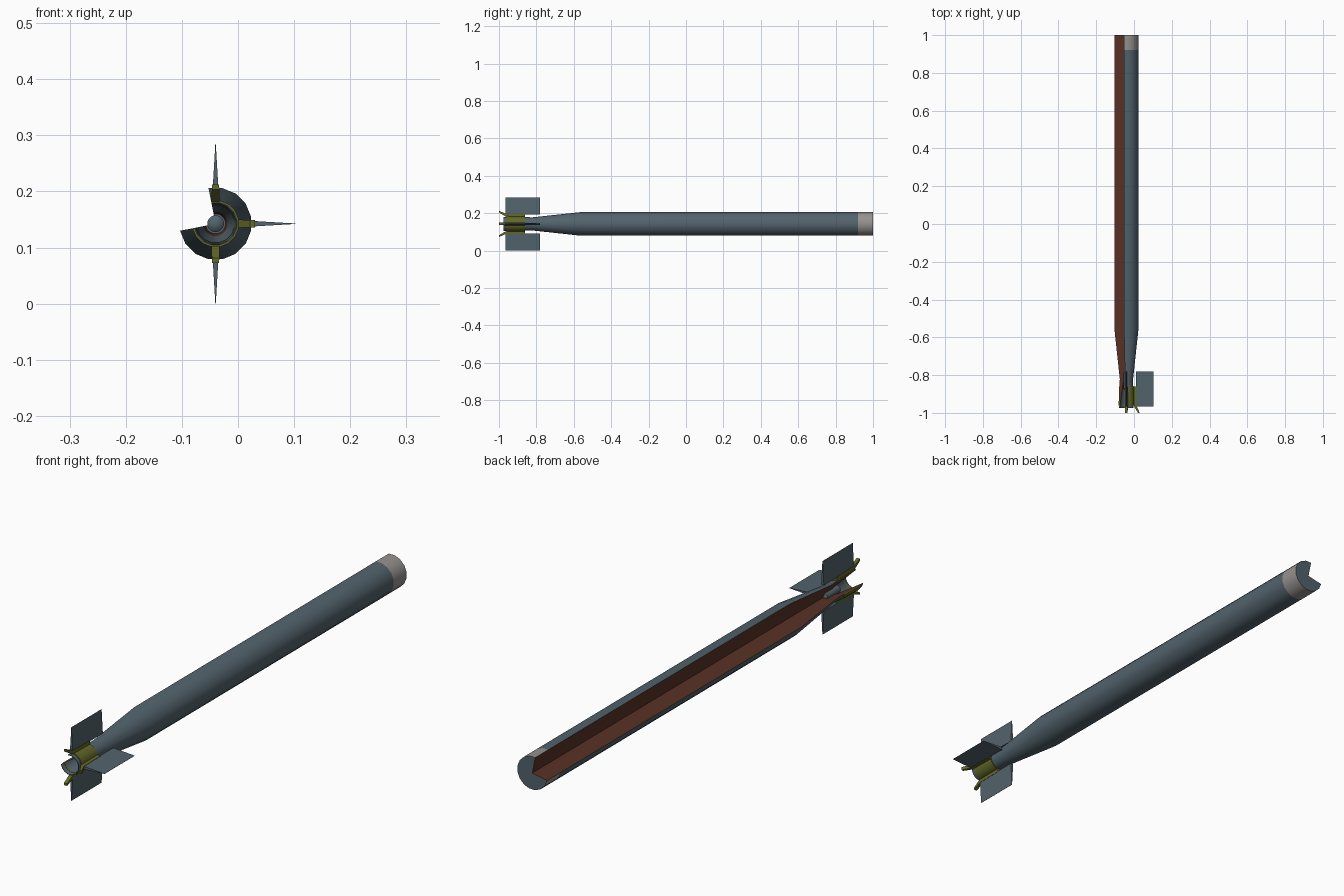
import bpy, bmesh, math

if "Cube" in bpy.data.objects:
    bpy.data.objects.remove(bpy.data.objects["Cube"])

CX, CZ = -0.04, 0.1425          # body axis runs along y


def material(name, rgb):
    m = bpy.data.materials.new(name)
    m.diffuse_color = (*rgb, 1)
    m.use_nodes = True
    m.node_tree.nodes["Principled BSDF"].inputs["Base Color"].default_value = m.diffuse_color
    return m


SLATE = material("slate", (0.085, 0.125, 0.15))
BROWN = material("cut brown", (0.095, 0.03, 0.018))
OLIVE = material("olive", (0.125, 0.14, 0.022))
GREY = material("warm grey", (0.30, 0.285, 0.275))


def finish(bm, name, mats, smooth=True):
    bmesh.ops.remove_doubles(bm, verts=bm.verts, dist=1e-5)
    bmesh.ops.recalc_face_normals(bm, faces=bm.faces)
    me = bpy.data.meshes.new(name)
    bm.to_mesh(me)
    bm.free()
    ob = bpy.data.objects.new(name, me)
    bpy.context.collection.objects.link(ob)
    for m in mats:
        me.materials.append(m)
    if smooth:
        bpy.ops.object.select_all(action='DESELECT')
        ob.select_set(True)
        bpy.context.view_layer.objects.active = ob
        bpy.ops.object.shade_smooth_by_angle(angle=math.radians(30))
    return ob


def point(y, r, a):
    return (CX + r * math.cos(a), y, CZ + r * math.sin(a))


def lathe(name, profile, mats, cut_slot=0, slots={}, start=191.25, steps=12):
    """Revolve a closed (y, r) profile; 12 of 16 steps leaves a quarter cut away."""
    bm = bmesh.new()
    rings = [[bm.verts.new(point(y, r, math.radians(start + 22.5 * i))) for y, r in profile]
             for i in range(steps + 1)]
    n = len(profile)
    for a, b in zip(rings, rings[1:]):
        for j in range(n):
            k = (j + 1) % n
            if profile[j][1] == 0 and profile[k][1] == 0:
                continue
            if profile[j][1] == 0:
                vs = (a[j], b[k], a[k])
            elif profile[k][1] == 0:
                vs = (a[j], b[j], a[k])
            else:
                vs = (a[j], b[j], b[k], a[k])
            bm.faces.new(vs).material_index = slots.get(j, 0)
    if steps < 16:
        for ring in (rings[0], rings[-1]):
            bm.faces.new(ring).material_index = cut_slot
    return finish(bm, name, mats)


# main body with nose band, tail cone and hollow nozzle bell
lathe("body", [(1, 0), (1, 0.0645), (0.92, 0.0645), (-0.56, 0.0645), (-0.82, 0.036),
               (-0.975, 0.039), (-0.975, 0.037), (-0.87, 0.022), (-0.84, 0.018), (-0.84, 0)],
      [SLATE, BROWN, GREY], cut_slot=1, slots={1: 2, 7: 1})

# nozzle plug on the axis
lathe("nozzle_plug", [(-0.78, 0), (-0.79, 0.015), (-0.87, 0.015), (-0.885, 0)], [SLATE], steps=16)

# olive collar around the tail
lathe("tail_collar", [(-0.86, 0.034), (-0.86, 0.040), (-0.96, 0.042), (-0.96, 0.034)], [OLIVE])


def plate(name, profile, width, mat, ang):
    """Plate along the radius; profile gives (y, r), width is a function of r."""
    bm = bmesh.new()
    a = math.radians(ang)
    sides = []
    for s in (-1, 1):
        row = []
        for y, r in profile:
            x, _, z = point(y, r, a)
            w = s * width(r)
            row.append(bm.verts.new((x - w * math.sin(a), y, z + w * math.cos(a))))
        sides.append(row)
        bm.faces.new(row)
    n = len(profile)
    for j in range(n):
        k = (j + 1) % n
        bm.faces.new((sides[0][j], sides[0][k], sides[1][k], sides[1][j]))
    return finish(bm, name, [mat], smooth=False)


# three fins with their flared brackets (the fourth lies in the cutaway)
for label, ang in (("right", 0), ("top", 90), ("bottom", 270)):
    plate("fin_" + label, [(-0.78, 0.05), (-0.78, 0.1425), (-0.965, 0.1425), (-0.965, 0.05)],
          lambda r: 0.0004 + 0.0055 * (0.1425 - r) / 0.0925, SLATE, ang)
    plate("fin_bracket_" + label, [(-0.86, 0.034), (-0.86, 0.053), (-0.965, 0.055), (-1.0, 0.07),
                                   (-1.0, 0.061), (-0.965, 0.040)],
          lambda r: 0.0075 - 0.03 * (r - 0.034), OLIVE, ang)
